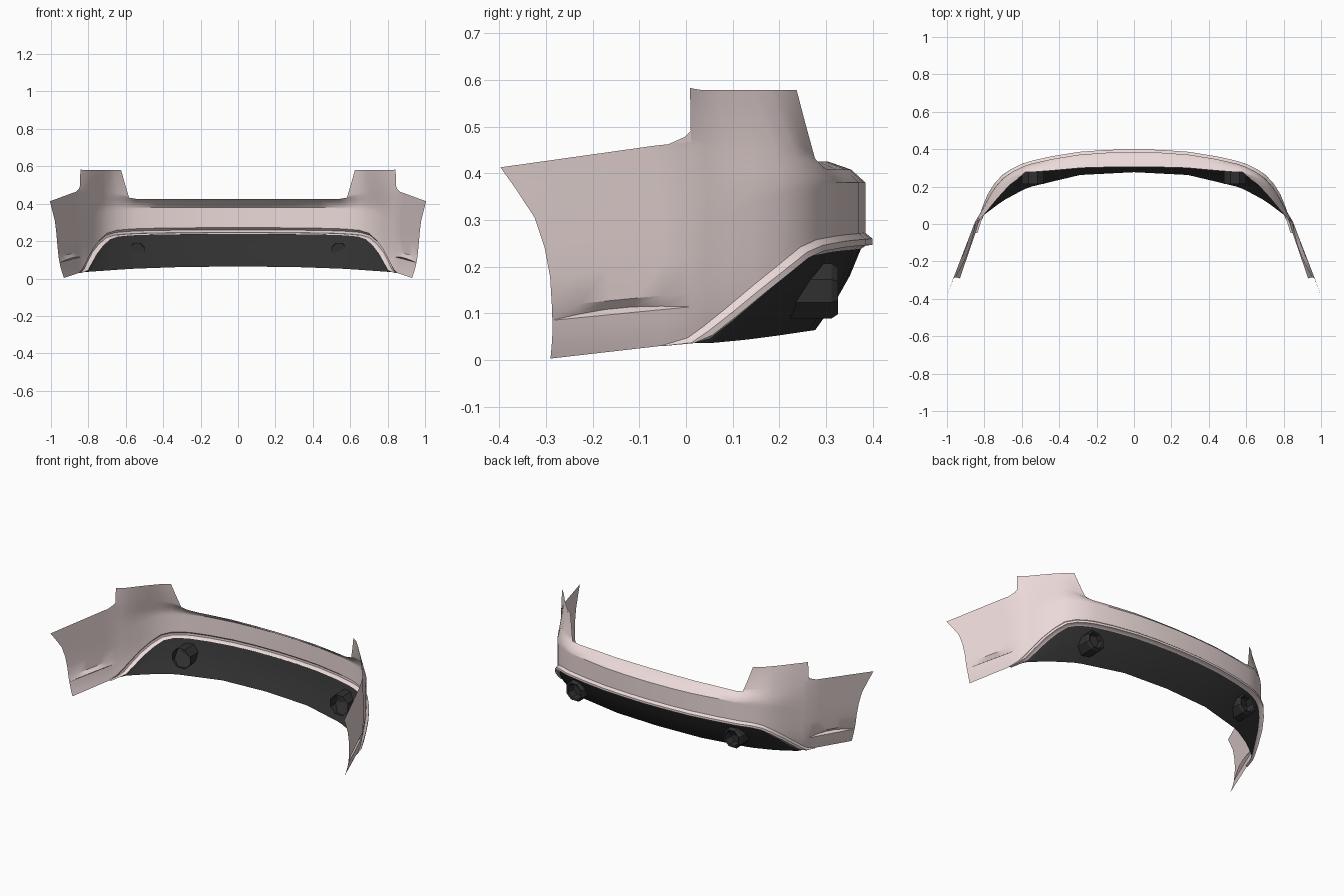
import bpy, bmesh, math
from mathutils import Vector

if "Cube" in bpy.data.objects:
    bpy.data.objects.remove(bpy.data.objects["Cube"])


def material(name, rgb):
    m = bpy.data.materials.new(name)
    m.diffuse_color = (*rgb, 1)
    m.use_nodes = True
    m.node_tree.nodes["Principled BSDF"].inputs["Base Color"].default_value = m.diffuse_color
    return m


PAINT = material("pale_pink_paint", (0.83, 0.70, 0.69))
BLACK = material("black_plastic", (0.03, 0.03, 0.03))

# Half plan from rear centre to corner: x, y, top z, bottom z, shelf depth
COLS = [(0, .385, .425, .272, .068), (.15, .381, .425, .272, .066),
        (.29, .371, .425, .271, .06), (.44, .347, .425, .269, .05),
        (.55, .322, .425, .266, .034), (.595, .307, .432, .263, .02),
        (.65, .280, .445, .258, .01), (.70, .245, .45, .242, 0),
        (.74, .20, .455, .205, 0), (.775, .145, .46, .16, 0),
        (.805, .09, .463, .112, 0), (.83, .045, .466, .073, 0),
        (.85, .012, .468, .048, 0)]
LAST = 12          # last corner column
END = 17           # front end column
END_EDGE = [(0, -.281), (.06, -.283), (.2, -.295), (.26, -.31), (.315, -.33), (.413, -.4)]


def lerp(a, b, t):
    return a + (b - a) * t


def interp(table, v):
    if v <= table[0][0]:
        return table[0][1]
    for (a, p), (b, q) in zip(table, table[1:]):
        if v <= b:
            return lerp(p, q, (v - a) / (b - a))
    return table[-1][1]


def plan(u, z=.1):
    if u < 0:
        p = plan(-u, z)
        return Vector((-p.x, p.y, 0))
    if u > LAST:
        y = lerp(.012, interp(END_EDGE, z), (u - LAST) / (END - LAST))
        return Vector((.854 - .365 * y, y, 0))
    i = min(int(u), LAST - 1)
    a, b = COLS[i], COLS[i + 1]
    return Vector((lerp(a[0], b[0], u - i), lerp(a[1], b[1], u - i), 0))


def normal(u):
    d = plan(u + .5) - plan(u - .5)
    return Vector((-d.y, d.x, 0)).normalized()


def surf(u, z, off=0):
    # Body leans in above the crease and tucks under near the sill
    k = interp([(8, .05), (12, .008), (13, 0)], u)
    off -= k * max(0, z - .38) / .2
    off -= .035 * max(0, (.25 - z) / .25) ** 3
    if u > LAST:
        off += .006 * (u - LAST) / (END - LAST)
    p = plan(u, z) + normal(u) * off
    p.z = z
    return p


def column(u):
    if u <= LAST:
        return COLS[u][2:]
    f = (u - LAST - 1) / (END - LAST - 1)
    return lerp(.459, .413, f), lerp(.03, .003, f), 0


def finish(ob, mat, mirror=True):
    ob.data.materials.append(mat)
    bpy.ops.object.select_all(action='DESELECT')
    ob.select_set(True)
    bpy.context.view_layer.objects.active = ob
    bpy.ops.object.shade_smooth_by_angle(angle=math.radians(28))
    if mirror:
        m = ob.modifiers.new("mirror", 'MIRROR')
        m.merge_threshold = .0005


def sheet(name, grids, mat):
    bm = bmesh.new()
    for g in grids:
        vs = [[bm.verts.new(p) for p in col] for col in g]
        for a, b in zip(vs, vs[1:]):
            for j in range(len(a) - 1):
                bm.faces.new((a[j], a[j + 1], b[j + 1], b[j]))
    bmesh.ops.remove_doubles(bm, verts=bm.verts, dist=.0004)
    bmesh.ops.recalc_face_normals(bm, faces=bm.faces)
    bm.normal_update()
    out = sum(f.normal.dot(f.calc_center_median() - Vector((0, -.3, .2))) * f.calc_area()
              for f in bm.faces)
    if out < 0:
        bmesh.ops.reverse_faces(bm, faces=bm.faces)
    me = bpy.data.meshes.new(name)
    bm.to_mesh(me)
    bm.free()
    ob = bpy.data.objects.new(name, me)
    bpy.context.collection.objects.link(ob)
    finish(ob, mat)
    return ob


# Painted shell: shelf, rear face, side wings, ledge and sill
body = []
for u in range(END + 1):
    top, bot, shelf = column(u)
    f = max(0, u - LAST) / (END - LAST)
    ledge = lerp(.114, .085, f) if u >= LAST else bot + lerp(.05, .066, u / LAST)
    s = math.sin(math.pi * f)
    crease = top - .045
    col = [surf(u, top, -shelf), surf(u, top - .017, -shelf * .35), surf(u, crease)]
    col += [surf(u, lerp(crease, ledge + .03, t)) for t in (.25, .5, .75, 1)]
    col += [surf(u, ledge + .012 * s, -.018 * s), surf(u, ledge)]
    col += [surf(u, lerp(ledge, bot, t)) for t in (.33, .67, 1)]
    body.append(col)

# Corner towers beside the tailgate opening
tower = []
for i in range(5, LAST + 1):
    col = []
    for t in (0, .06, .2, .5, .8, 1):
        u = lerp(5 + t, LAST, (i - 5) / (LAST - 5))
        top, _, shelf = COLS[i][2:]
        col.append(surf(u, lerp(top, .579 + .004 * (i == LAST), t), -shelf * (1 - t)))
    tower.append(col)
# Small fillet where tower meets wing
a, b = tower[-1][0], body[LAST + 1][0]
fillet = [[a, a + (b - a) * .6], [tower[-1][1], lerp(a, b, .45) + Vector((0, 0, .006))],
          [tower[-1][2], tower[-1][2]]]
sheet("bumper_shell", [body, tower], PAINT)
bm = bmesh.new()
bm.faces.new([bm.verts.new(p) for p in (a, lerp(a, b, .6), lerp(a, b, .15) + Vector((0, 0, .012)), tower[-1][2])])
me = bpy.data.meshes.new("tower_fillet")
bm.to_mesh(me)
bm.free()
ob = bpy.data.objects.new("tower_fillet", me)
bpy.context.collection.objects.link(ob)
finish(ob, PAINT)

# Raised lip that follows the lower opening
path = [body[u][-1] for u in range(LAST + 2)]
lip = []
for u, p in enumerate(path):
    prev = path[u - 1] if u else Vector((-path[1].x, path[1].y, path[1].z))
    nxt = path[u + 1] if u < LAST + 1 else p
    n = normal(u)
    d = n.cross((nxt - prev).normalized()).normalized()
    if d.z > 0:
        d = -d
    w = 1 if u < 9 else interp([(9, 1), (13, .3)], u)
    col = []
    for off, down in ((0, 0), (.015 * w, .012), (.015 * w, .025), (0, .027), (-.01, .034)):
        q = p + n * off + d * down
        q.z = max(q.z, min(p.z, .036))
        col.append(q)
    lip.append(col)
sheet("lower_lip", [lip], PAINT)

# Black lower valance sloping inwards
low_y = [(0, .277), (.29, .262), (.57, .195), (.70, .125), (.8, .05)]
low_z = [(0, .064), (.29, .062), (.57, .052), (.8, .036)]
valance = []
for col in lip[:LAST + 1]:
    t = col[-1]
    b = Vector((t.x, min(interp(low_y, t.x), t.y), min(interp(low_z, t.x), t.z)))
    bulge = Vector((0, .05 * (t.z - b.z), 0))
    valance.append([t, t.lerp(b, .33) + bulge, t.lerp(b, .67) + bulge, b])
sheet("black_valance", [valance], BLACK)

# Octagonal exhaust tips, chamfered and hollow at the rear
rings = [(.215, .064), (.312, .064), (.326, .054), (.322, .046), (.27, .044), (.27, .001)]
tip = []
for k in range(9):
    ang = math.pi / 4 * k + math.pi / 8
    tip.append([Vector((.54 + r * math.cos(ang), y, .148 + r * math.sin(ang))) for y, r in rings])
sheet("exhaust_tip", [tip], BLACK)
